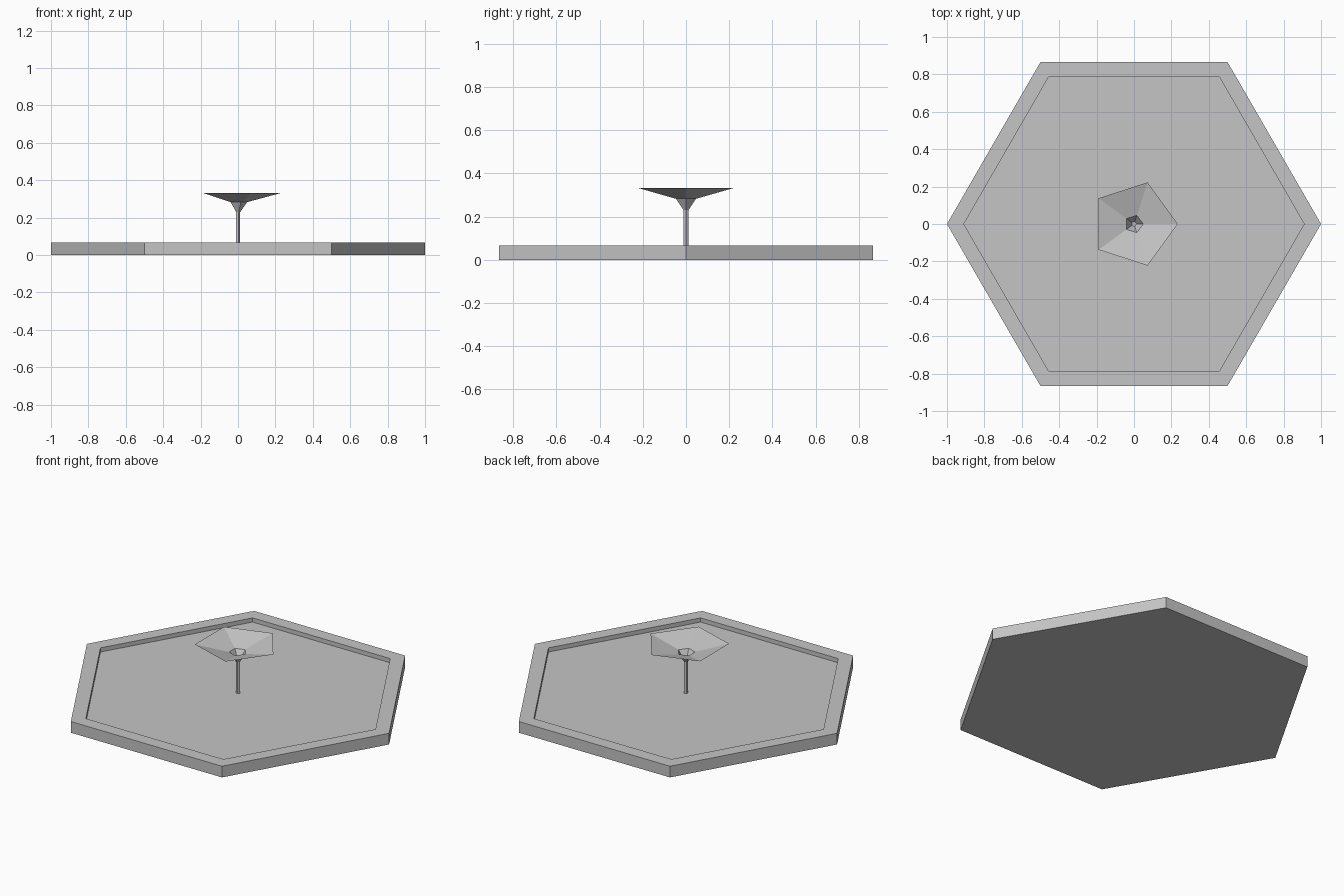
import bpy, bmesh
from math import cos, sin, tau

cube = bpy.data.objects.get("Cube")
if cube:
    bpy.data.objects.remove(cube, do_unlink=True)

grey = bpy.data.materials.new("plain grey")
grey.use_nodes = True
colour = (0.56, 0.56, 0.56, 1)
grey.diffuse_color = colour
grey.node_tree.nodes["Principled BSDF"].inputs["Base Color"].default_value = colour


def turned(name, sides, profile):
    """Faceted closed solid from (radius, height) rings, capped at both ends."""
    bm = bmesh.new()
    rings = [[bm.verts.new((r * cos(tau * i / sides), r * sin(tau * i / sides), z))
              for i in range(sides)] for r, z in profile]
    for low, high in zip(rings, rings[1:]):
        for i in range(sides):
            j = (i + 1) % sides
            bm.faces.new((low[i], low[j], high[j], high[i]))
    bm.faces.new(rings[0][::-1])
    bm.faces.new(rings[-1])
    bmesh.ops.recalc_face_normals(bm, faces=bm.faces)
    mesh = bpy.data.meshes.new(name)
    bm.to_mesh(mesh)
    bm.free()
    mesh.materials.append(grey)
    obj = bpy.data.objects.new(name, mesh)
    bpy.context.collection.objects.link(obj)
    return obj


FLOOR = 0.042

# Six-sided tray: outer wall, flat rim, recessed floor
turned("basin", 6, [(1, 0), (1, 0.067), (0.91, 0.067), (0.91, FLOOR)])

# Five-sided stem flaring into a shallow, hollow dish
turned("stem_and_dish", 5, [
    (0.012, FLOOR), (0.012, 0.23), (0.049, 0.283), (0.234, 0.333),
    (0.049, 0.286), (0.014, 0.236)])
